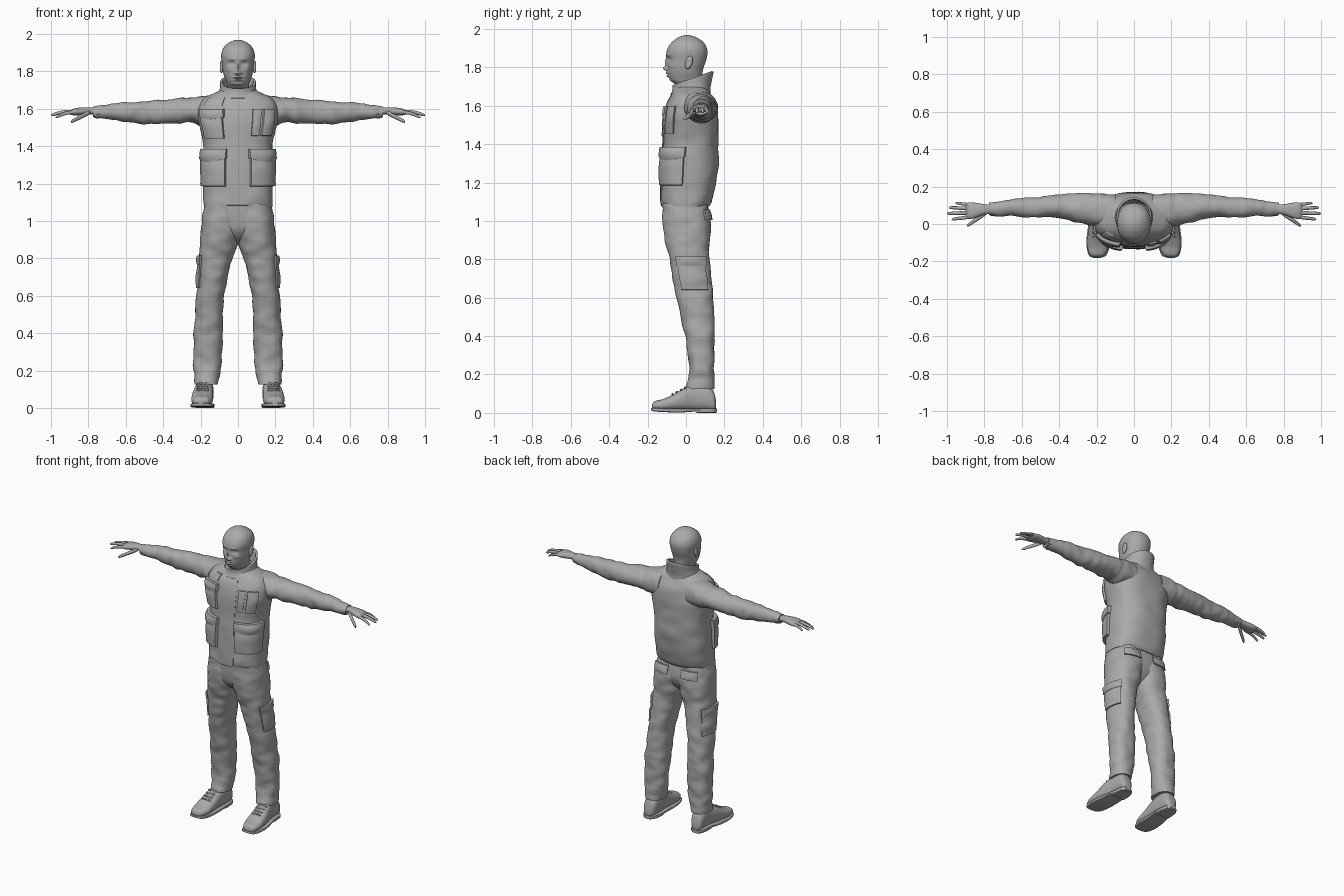
import bpy, bmesh, math
from mathutils import Vector, noise

if "Cube" in bpy.data.objects:
    bpy.data.objects.remove(bpy.data.objects["Cube"])

grey = bpy.data.materials.new("plain_grey")
grey.use_nodes = True
grey.diffuse_color = (0.4, 0.4, 0.4, 1)
grey.node_tree.nodes["Principled BSDF"].inputs["Base Color"].default_value = (0.4, 0.4, 0.4, 1)
parts = []


def section(stations, t):
    """Smoothly interpolated extents (a0, a1, b0, b1) at position t."""
    last = len(stations) - 1
    i = 0
    while i < last - 1 and t > stations[i + 1][0]:
        i += 1
    p, q = stations[i], stations[i + 1]
    before, after = stations[max(i - 1, 0)], stations[min(i + 2, last)]
    h = q[0] - p[0]
    f = (t - p[0]) / h
    values = []
    for k in range(1, 5):
        m0 = (q[k] - before[k]) / (q[0] - before[0]) * h
        m1 = (after[k] - p[k]) / (after[0] - p[0]) * h
        d = q[k] - p[k]
        values.append(p[k] + f * (m0 + f * (3 * d - 2 * m0 - m1 + f * (m0 + m1 - 2 * d))))
    return values


class Form:
    """A body of superellipse sections along one axis, with optional cloth folds."""

    def __init__(self, axis, stations, power=2.0, fold=0.0, freq=14):
        self.axis, self.power, self.fold, self.freq = axis, power, fold, freq
        self.stations = sorted(stations)

    def place(self, t, a, b):
        return Vector({"x": (t, a, b), "y": (a, t, b), "z": (a, b, t)}[self.axis])

    def point(self, t, angle, out=0.0):
        a0, a1, b0, b1 = section(self.stations, t)
        c, s = math.cos(angle), math.sin(angle)
        c = math.copysign(abs(c) ** (2 / self.power), c)
        s = math.copysign(abs(s) ** (2 / self.power), s)
        ma, mb, ra, rb = (a0 + a1) / 2, (b0 + b1) / 2, (a1 - a0) / 2, (b1 - b0) / 2
        if self.fold:
            base = self.place(t * 1.6, ma + ra * c, mb + rb * s)
            out += self.fold * noise.noise(base * self.freq)
        return self.place(t, ma + (ra + out) * c, mb + (rb + out) * s)


def make(name, rows, closed, side=1, caps=False):
    bm = bmesh.new()
    grid = [[bm.verts.new((p.x * side, p.y, p.z)) for p in row] for row in rows]
    n = len(grid[0])
    for r, s in zip(grid, grid[1:]):
        for j in range(n if closed else n - 1):
            k = (j + 1) % n
            bm.faces.new((r[j], r[k], s[k], s[j]))
    if caps:
        bm.faces.new(grid[0])
        bm.faces.new(grid[-1])
    bmesh.ops.recalc_face_normals(bm, faces=bm.faces)
    mesh = bpy.data.meshes.new(name)
    bm.to_mesh(mesh)
    bm.free()
    mesh.materials.append(grey)
    ob = bpy.data.objects.new(name, mesh)
    bpy.context.collection.objects.link(ob)
    parts.append(ob)
    return ob


def loft(name, form, side=1, segs=48, steps=6, warp=None, caps=True):
    ts = []
    for p, q in zip(form.stations, form.stations[1:]):
        ts += [p[0] + (q[0] - p[0]) * k / steps for k in range(steps)]
    ts.append(form.stations[-1][0])
    rows = [[form.point(t, math.tau * j / segs) for j in range(segs)] for t in ts]
    if warp:
        rows = [[warp(p) for p in row] for row in rows]
    return make(name, rows, True, side, caps)


def patch(name, form, t0, t1, deg0, deg1, depth, side=1, sag=0.0):
    """A raised panel that follows a form, such as a pocket or flap."""
    us = [0, 0.01] + [k / 12 for k in range(1, 12)] + [0.99, 1]
    rows = []
    for u in us:
        row = []
        for v in us:
            rim = u in (0, 1) or v in (0, 1)
            puff = 0.7 + 0.3 * math.sin(math.pi * u) * math.sin(math.pi * v)
            t = t0 + (t1 - t0) * u - sag * (1 - u) * math.sin(math.pi * v)
            row.append(form.point(t, math.radians(deg0 + (deg1 - deg0) * v),
                                  -0.006 if rim else depth * puff))
        rows.append(row)
    make(name, rows, False, side)


def rod(name, p, q, r, side=1, droop=0.0):
    """A round-tipped finger or lace running along x."""
    p, q = Vector(p), Vector(q)
    st = []
    for f, k in ((0, .5), (.05, .9), (.35, 1), (.7, .9), (.92, .75), (.98, .45), (1, .1)):
        c = p.lerp(q, f)
        z = c.z + droop * math.sin(math.pi * f)
        st.append((c.x, c.y - r * k, c.y + r * k, z - r * k, z + r * k))
    loft(name, Form("x", st), side, 14, 3)


def even(rows):
    """Stations (z, half width, front, back) to extents."""
    return [(z, -w, w, f, b) for z, w, f, b in rows]


# Head and neck, with the face pushed out of the front
head = Form("z", even([
    (1.64, .062, -.04, .09), (1.70, .062, -.045, .086), (1.72, .058, -.066, .085),
    (1.735, .06, -.086, .085), (1.77, .073, -.096, .086), (1.80, .08, -.098, .092),
    (1.84, .085, -.099, .106), (1.88, .09, -.101, .112), (1.91, .085, -.09, .105),
    (1.935, .071, -.07, .087), (1.955, .047, -.042, .056), (1.965, .024, -.018, .03),
    (1.969, .003, .002, .007)]), 2.15)
# x, z, width, height, push
FACE = [(0, 1.825, .009, .026, -.012), (0, 1.794, .013, .011, -.02), (.014, 1.79, .008, .008, -.009),
        (.034, 1.842, .017, .011, .013), (.033, 1.842, .009, .006, -.007), (.03, 1.866, .022, .008, -.005),
        (0, 1.77, .024, .006, -.010), (0, 1.763, .026, .003, .005), (0, 1.755, .02, .006, -.009),
        (0, 1.743, .025, .005, .004), (.05, 1.81, .015, .014, -.005)]


def face(p):
    w = min(1, max(0, -p.y / 0.05))
    for x, z, sx, sz, push in FACE:
        for cx in {x, -x}:
            p.y += w * push * math.exp(-((p.x - cx) / sx) ** 2 - ((p.z - z) / sz) ** 2)
    return p


loft("head", head, segs=112, steps=10, warp=face)

# Jacket body and standing collar
jacket = Form("z", even([
    (1.075, .182, -.128, .12), (1.10, .185, -.132, .135), (1.2, .187, -.13, .158),
    (1.3, .187, -.128, .168), (1.4, .186, -.12, .17), (1.48, .20, -.118, .168),
    (1.55, .215, -.113, .165), (1.61, .212, -.10, .155), (1.655, .18, -.078, .132),
    (1.69, .115, -.055, .108), (1.71, .075, -.04, .095)]), 2.5, .005, 9)
loft("jacket", jacket, segs=72)
patch("front_placket", jacket, 1.08, 1.67, -104, -77, .004)
collar = Form("z", even([(1.65, .115, -.072, .115), (1.68, .095, -.063, .115),
                         (1.71, .085, -.058, .122), (1.745, .083, -.058, .132)]), 2.1)


def tilt(p):
    p.z += 0.38 * (p.y - 0.04) * (p.z - 1.65) / 0.095
    return p


shell = loft("collar", collar, warp=tilt, caps=False)
thick = shell.modifiers.new("thickness", "SOLIDIFY")
thick.thickness = 0.012

# Jacket pockets
for s in (1, -1):
    patch("hip_pocket", jacket, 1.185, 1.35, -75, -8, .024, s)
    patch("hip_pocket_flap", jacket, 1.335, 1.385, -77, -6, .03, s, .02)
patch("left_chest_pocket", jacket, 1.455, 1.60, -57, -32, .016)
patch("left_pen_pocket", jacket, 1.455, 1.60, -74, -61, .012)
patch("right_chest_pocket", jacket, 1.44, 1.56, -73, -32, .02, -1)
patch("right_chest_flap", jacket, 1.555, 1.60, -75, -30, .024, -1, .012)
patch("right_shoulder_flap", jacket, 1.615, 1.66, -72, -35, .008, -1)

# Sleeves, hands, trousers and boots, one per side
sleeve = Form("x", [
    (.10, -.01, .155, 1.50, 1.675), (.2, -.012, .166, 1.512, 1.668), (.25, -.002, .165, 1.525, 1.658),
    (.4, .028, .156, 1.518, 1.647), (.55, .038, .142, 1.524, 1.637), (.65, .042, .13, 1.538, 1.63),
    (.73, .043, .118, 1.55, 1.618), (.775, .044, .115, 1.554, 1.613)], 2.1, .008, 13)
palm = Form("x", [
    (.74, .056, .104, 1.567, 1.605), (.80, .05, .106, 1.57, 1.608), (.84, .036, .112, 1.566, 1.607),
    (.88, .026, .116, 1.565, 1.60), (.90, .036, .108, 1.57, 1.59)], 2.3)
trouser = Form("z", [
    (1.09, -.02, .178, -.12, .11), (1.0, -.02, .194, -.12, .128), (.9, -.004, .203, -.108, .126),
    (.8, .028, .208, -.086, .122), (.7, .055, .213, -.07, .13), (.6, .074, .221, -.05, .142),
    (.5, .08, .228, -.028, .148), (.4, .08, .236, -.005, .15), (.3, .085, .235, .01, .148),
    (.22, .09, .24, .018, .146), (.17, .1, .235, .008, .147), (.125, .11, .23, .0, .145)],
    2.3, .007, 12)
boot = Form("y", [
    (-.178, .185, .21, .022, .04), (-.168, .158, .235, .015, .058), (-.12, .136, .249, .012, .072),
    (-.06, .132, .247, .012, .10), (0, .132, .238, .012, .135), (.05, .13, .227, .012, .15),
    (.11, .132, .222, .012, .15), (.145, .142, .215, .012, .11), (.157, .16, .2, .02, .06)], 2.4)
sole = Form("y", [
    (-.182, .18, .215, .012, .026), (-.17, .15, .24, .008, .026), (-.11, .13, .254, .004, .024),
    (-.03, .128, .248, .002, .024), (.06, .126, .232, .008, .024), (.14, .136, .222, .008, .024),
    (.162, .158, .202, .008, .024)], 6)
heel = Form("y", [(.055, .128, .23, 0, .02), (.09, .127, .229, 0, .02),
                  (.14, .137, .221, 0, .02), (.16, .158, .202, 0, .02)], 6)

for s in (1, -1):
    loft("sleeve", sleeve, s, 48, 10)
    loft("hand", palm, s, 32)
    patch("cuff_tab", sleeve, .74, .77, 200, 320, .006, s)
    for name, p, q, r in (
            ("index_finger", (.875, .038, 1.582), (.975, .025, 1.553), .0095),
            ("middle_finger", (.88, .06, 1.584), (1.0, .056, 1.565), .01),
            ("ring_finger", (.88, .083, 1.584), (.99, .088, 1.566), .0095),
            ("little_finger", (.875, .103, 1.582), (.955, .112, 1.562), .0085)):
        rod(name, p, q, r, s, .007)
    rod("thumb", (.79, .06, 1.583), (.893, -.01, 1.53), .0125, s)

    # Ear: a flattened bean leaning back
    bm = bmesh.new()
    bmesh.ops.create_uvsphere(bm, u_segments=20, v_segments=14, radius=1)
    for v in bm.verts:
        dish = -.006 * math.exp(-6 * (v.co.y ** 2 + v.co.z ** 2)) if v.co.x > 0 else 0
        v.co = (s * (.088 + .011 * v.co.x + dish), .015 + .019 * v.co.y + .008 * v.co.z,
                1.825 + .034 * v.co.z)
    bmesh.ops.recalc_face_normals(bm, faces=bm.faces)
    mesh = bpy.data.meshes.new("ear")
    bm.to_mesh(mesh)
    bm.free()
    mesh.materials.append(grey)
    ear = bpy.data.objects.new("ear", mesh)
    bpy.context.collection.objects.link(ear)
    parts.append(ear)

    loft("trouser_leg", trouser, s, 56, 8)
    patch("cargo_pocket", trouser, .64, .79, -34, 46, .012, s)
    patch("cargo_flap", trouser, .765, .815, -36, 48, .017, s)
    patch("back_pocket_flap", trouser, 1.005, 1.06, 48, 105, .014, s)
    loft("boot", boot, s, 40)
    loft("boot_sole", sole, s, 40)
    loft("boot_heel", heel, s, 32)
    for k in range(4):
        y, z = -.07 + .022 * k, .094 + .0115 * k
        rod("boot_lace", (.158, y, z), (.222, y, z), .006, s, .003)

# Seat of the trousers, joining the legs
seat = Form("z", even([(1.095, .178, -.122, .112), (1.0, .188, -.116, .124), (.95, .15, -.105, .112),
                       (.91, .08, -.075, .085), (.87, .02, -.02, .04)]), 2.4)
loft("trouser_seat", seat)

bpy.ops.object.select_all(action="DESELECT")
for ob in parts:
    ob.select_set(True)
bpy.context.view_layer.objects.active = parts[0]
bpy.ops.object.shade_smooth_by_angle(angle=math.radians(45))
